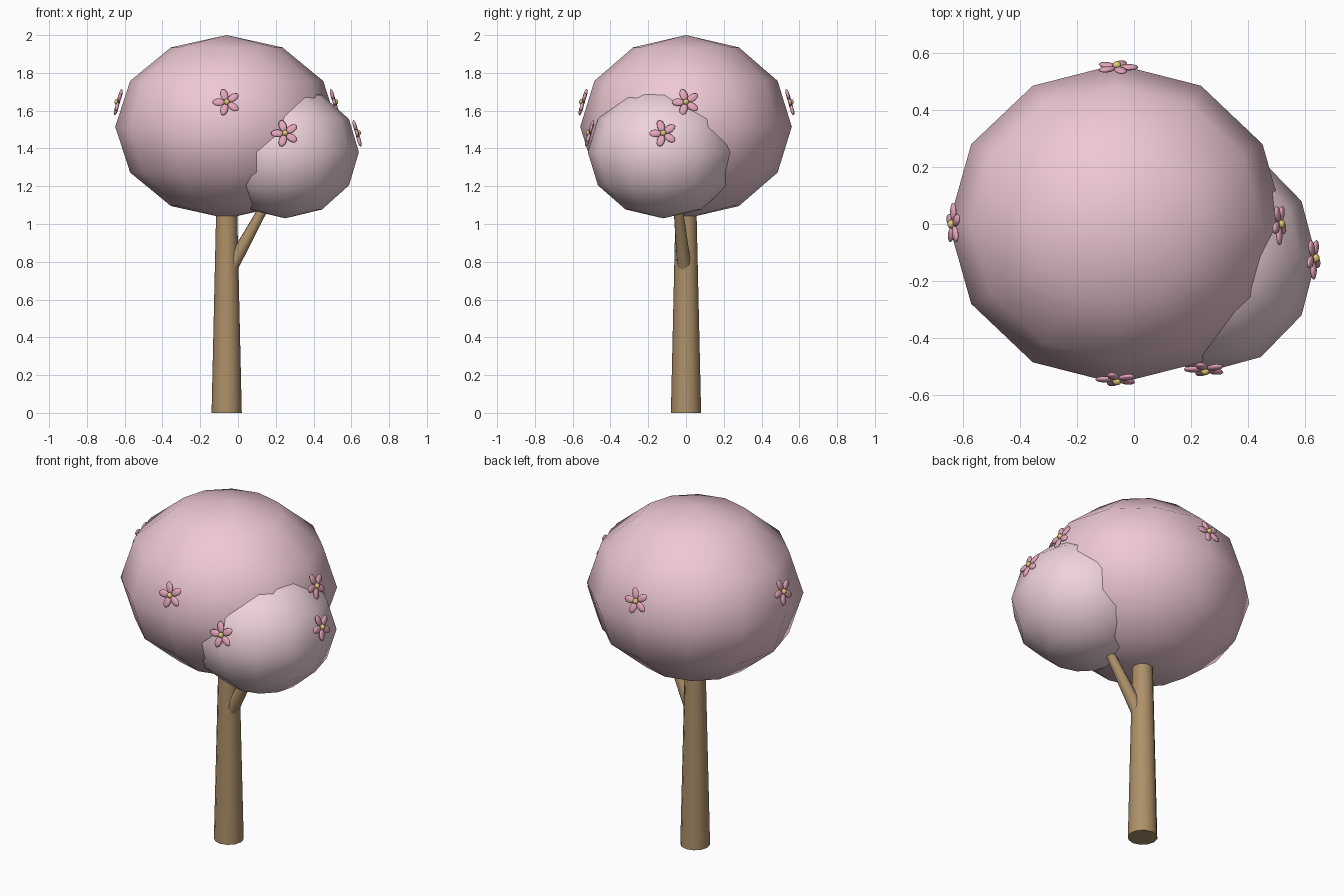
import bpy, math
from mathutils import Vector, Matrix

if "Cube" in bpy.data.objects:
    bpy.data.objects.remove(bpy.data.objects["Cube"])


def material(name, rgb):
    m = bpy.data.materials.new(name)
    m.diffuse_color = (*rgb, 1)
    m.use_nodes = True
    m.node_tree.nodes["Principled BSDF"].inputs["Base Color"].default_value = m.diffuse_color
    return m


BARK = material("bark", (0.42, 0.28, 0.14))
PINK = material("blossom_pink", (0.85, 0.58, 0.65))
PALE = material("blossom_pale", (0.86, 0.65, 0.70))
PETAL = material("petal_pink", (0.78, 0.38, 0.50))
GOLD = material("flower_gold", (0.75, 0.58, 0.18))


def ellipsoid(name, radii, mat, matrix, segs=12, rings=6):
    bpy.ops.mesh.primitive_uv_sphere_add(segments=segs, ring_count=rings, radius=1)
    ob = bpy.context.object
    ob.name = name
    ob.data.transform(matrix @ Matrix.Diagonal((*radii, 1)))
    ob.data.materials.append(mat)
    bpy.ops.object.shade_smooth()
    return ob


def limb(name, a, b, r1, r2):
    a, b = Vector(a), Vector(b)
    bpy.ops.mesh.primitive_cone_add(vertices=12, radius1=r1, radius2=r2, depth=(b - a).length)
    ob = bpy.context.object
    ob.name = name
    turn = (b - a).to_track_quat('Z', 'Y').to_matrix().to_4x4()
    ob.data.transform(Matrix.Translation((a + b) / 2) @ turn)
    ob.data.materials.append(BARK)
    bpy.ops.object.shade_smooth_by_angle(angle=math.radians(40))
    return ob


# Trunk and side branch
limb("trunk", (-0.06, 0, 0), (-0.06, 0, 1.1), 0.08, 0.055)
limb("branch", (-0.06, -0.005, 0.73), (0.20, -0.053, 1.2), 0.04, 0.02)

# Large and small crowns
ellipsoid("large_crown", (0.59, 0.56, 0.485), PINK, Matrix.Translation((-0.06, 0, 1.515)))
ellipsoid("small_crown", (0.39, 0.40, 0.35), PALE, Matrix.Translation((0.25, -0.12, 1.38)))


# Five-petalled flower facing outward and tilted slightly up
def flower(name, pos, facing):
    h, z = Vector(facing), Vector((0, 0, 1))
    tilt = math.radians(16)
    n = h * math.cos(tilt) + z * math.sin(tilt)
    right = z.cross(h)
    up = n.cross(right)
    frame = Matrix.Translation(pos) @ Matrix((right, up, n)).transposed().to_4x4()
    for i in range(5):
        spin = Matrix.Rotation(math.pi + i * math.tau / 5, 4, 'Z')
        ellipsoid(f"{name}_petal_{i + 1}", (0.034, 0.021, 0.010), PETAL,
                  frame @ spin @ Matrix.Translation((0.042, 0, 0)), 10, 6)
    ellipsoid(f"{name}_centre", (0.016, 0.016, 0.014), GOLD,
              frame @ Matrix.Translation((0, 0, 0.007)), 10, 6)


FLOWERS = {
    "front_flower": ((-0.06, -0.545, 1.645), (0, -1, 0)),
    "back_flower": ((-0.06, 0.55, 1.645), (0, 1, 0)),
    "left_flower": ((-0.634, 0, 1.645), (-1, 0, 0)),
    "right_flower": ((0.51, 0, 1.645), (1, 0, 0)),
    "low_front_flower": ((0.25, -0.51, 1.48), (0, -1, 0)),
    "low_right_flower": ((0.63, -0.12, 1.48), (1, 0, 0)),
}
for name, (pos, facing) in FLOWERS.items():
    flower(name, pos, facing)
